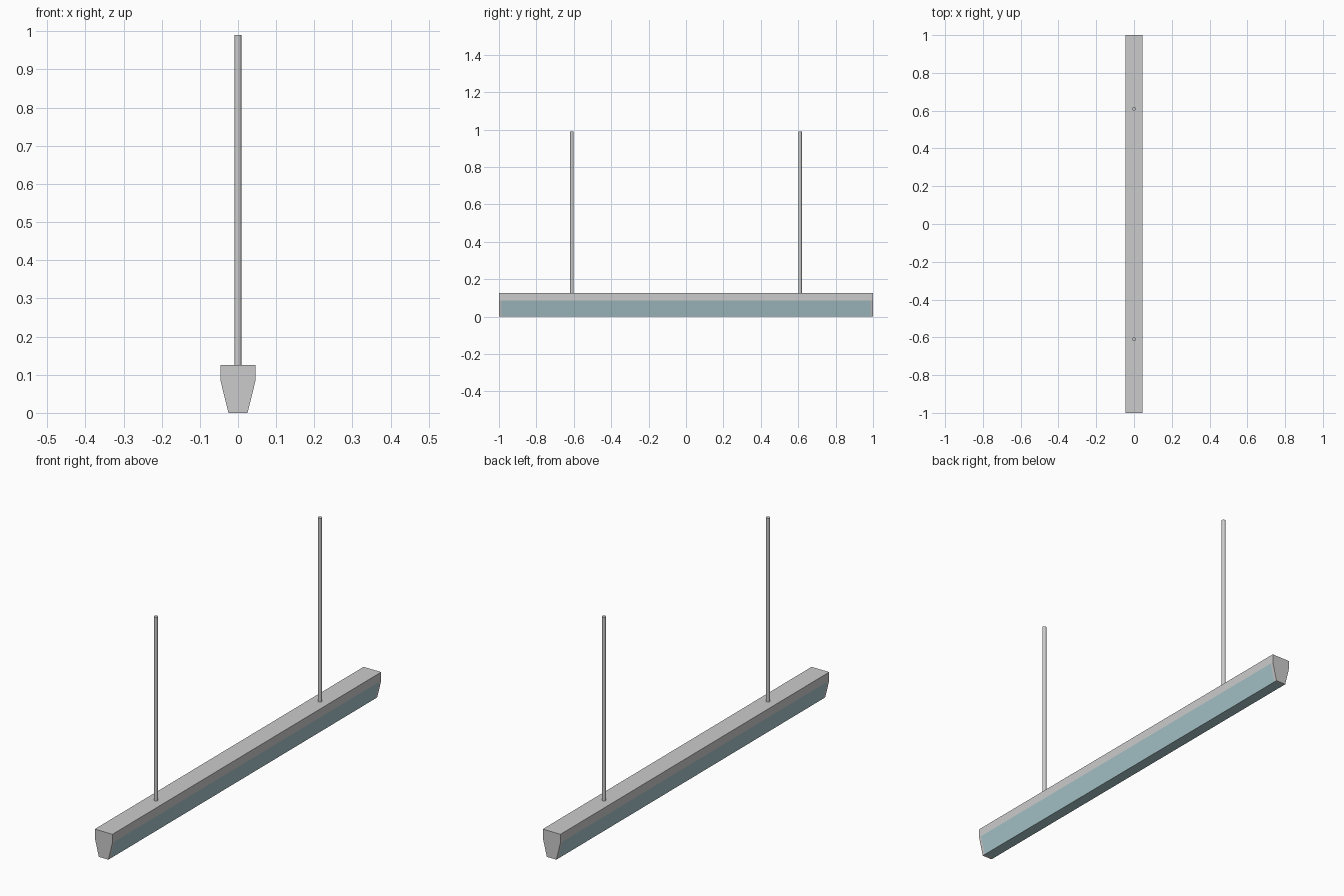
import bpy, bmesh
from math import pi

if "Cube" in bpy.data.objects:
    bpy.data.objects.remove(bpy.data.objects["Cube"])

def prism(name, profile, y0, y1, mat=None):
    """Extrude an x-z outline along y."""
    bm = bmesh.new()
    face = bm.faces.new([bm.verts.new((x, y0, z)) for x, z in profile])
    ext = bmesh.ops.extrude_face_region(bm, geom=[face])
    verts = [v for v in ext["geom"] if isinstance(v, bmesh.types.BMVert)]
    bmesh.ops.translate(bm, verts=verts, vec=(0, y1 - y0, 0))
    bmesh.ops.recalc_face_normals(bm, faces=bm.faces)
    mesh = bpy.data.meshes.new(name)
    bm.to_mesh(mesh)
    bm.free()
    obj = bpy.data.objects.new(name, mesh)
    bpy.context.collection.objects.link(obj)
    if mat:
        mesh.materials.append(mat)
    return obj

HALF, CAP = 1.0, 0.014          # half length, end cap thickness
TOP, MID = 0.125, 0.085         # housing top, diffuser top
WIDE, NARROW = 0.046, 0.025     # half widths

glass = bpy.data.materials.new("diffuser_teal")
glass.diffuse_color = (0.40, 0.58, 0.61, 1)
glass.use_nodes = True
glass.node_tree.nodes["Principled BSDF"].inputs["Base Color"].default_value = glass.diffuse_color

# Upper housing
prism("housing", [(-WIDE, MID), (WIDE, MID), (WIDE, TOP), (-WIDE, TOP)],
      -HALF + CAP, HALF - CAP)

# Tapered light diffuser
prism("diffuser", [(-NARROW, 0), (NARROW, 0), (WIDE, MID), (-WIDE, MID)],
      -HALF + CAP, HALF - CAP, glass)

# End caps with the full section
outline = [(-NARROW, 0), (NARROW, 0), (WIDE, MID), (WIDE, TOP), (-WIDE, TOP), (-WIDE, MID)]
for side, y0, y1 in (("front", -HALF, -HALF + CAP), ("back", HALF - CAP, HALF)):
    prism(side + "_end_cap", outline, y0, y1)

# Hanging rods
ROD_TOP = 0.99
for side, y in (("front", -0.61), ("back", 0.61)):
    bpy.ops.mesh.primitive_cylinder_add(vertices=12, radius=0.0095, depth=ROD_TOP - TOP,
                                        location=(0, y, (ROD_TOP + TOP) / 2))
    rod = bpy.context.object
    rod.name = side + "_hanging_rod"
    bpy.ops.object.shade_smooth_by_angle(angle=pi / 5)
